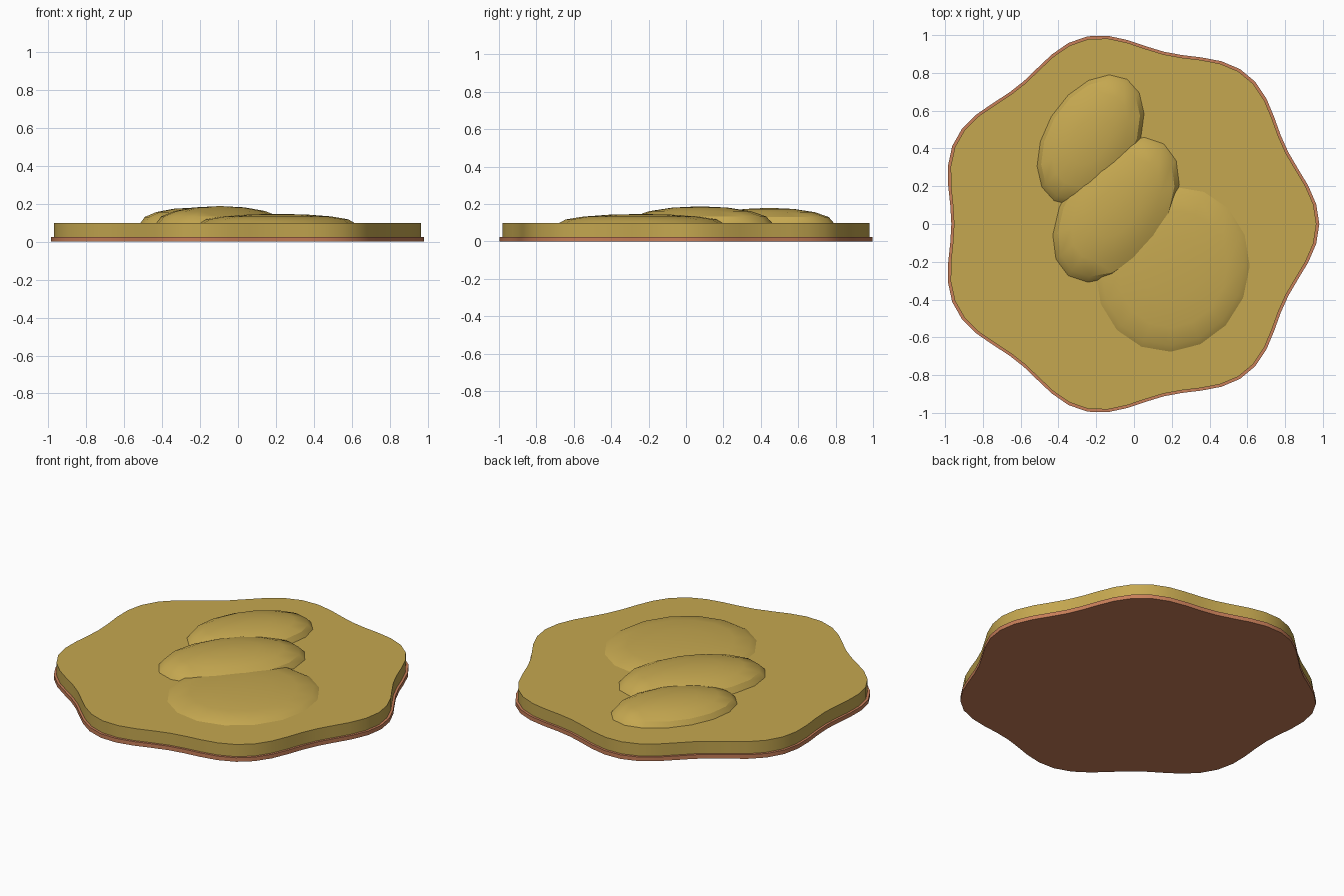
import bpy, bmesh
from math import sin, cos, tau, radians

cube = bpy.data.objects.get("Cube")
if cube:
    bpy.data.objects.remove(cube)


def material(name, rgb):
    m = bpy.data.materials.new(name)
    m.use_nodes = True
    m.diffuse_color = (*rgb, 1)
    m.node_tree.nodes["Principled BSDF"].inputs["Base Color"].default_value = (*rgb, 1)
    return m


mustard = material("mustard", (0.56, 0.39, 0.08))
terracotta = material("terracotta", (0.58, 0.21, 0.10))


def smooth(obj):
    bpy.ops.object.select_all(action='DESELECT')
    obj.select_set(True)
    bpy.context.view_layer.objects.active = obj
    bpy.ops.object.shade_smooth_by_angle(angle=radians(31))


def add_object(name, bm, mat):
    mesh = bpy.data.meshes.new(name)
    bmesh.ops.recalc_face_normals(bm, faces=bm.faces)
    bm.to_mesh(mesh)
    bm.free()
    mesh.materials.append(mat)
    obj = bpy.data.objects.new(name, mesh)
    bpy.context.collection.objects.link(obj)
    smooth(obj)
    return obj


def lobed_slab(name, scale, bottom, top, mat, sides=60, lobes=7):
    """Flat slab whose outline waves in and out."""
    bm = bmesh.new()
    ring = []
    for i in range(sides):
        a = tau * i / sides
        r = scale * (0.974 + 0.042 * cos(lobes * a))
        ring.append(bm.verts.new((r * cos(a) - 0.035, r * sin(a), bottom)))
    face = bm.faces.new(ring)
    out = bmesh.ops.extrude_face_region(bm, geom=[face], use_keep_orig=True)
    for v in out["geom"]:
        if isinstance(v, bmesh.types.BMVert):
            v.co.z = top
    return add_object(name, bm, mat)


def mound(name, x, y, length, width, height, turn):
    """Low-poly ellipsoid half sunk into the slab."""
    bm = bmesh.new()
    bmesh.ops.create_uvsphere(bm, u_segments=16, v_segments=8, radius=1)
    bmesh.ops.scale(bm, vec=(length, width, height), verts=bm.verts)
    obj = add_object(name, bm, mustard)
    obj.location = (x, y, 0.1)
    obj.rotation_euler.z = radians(turn)
    return obj


# Thin base rim and the thicker slab on it
lobed_slab("base_rim", 1.0, 0.0, 0.025, terracotta)
lobed_slab("top_slab", 0.985, 0.025, 0.1, mustard)

# Three overlapping mounds
mound("back_mound", -0.23, 0.445, 0.375, 0.242, 0.08, 59)
mound("middle_mound", -0.095, 0.075, 0.431, 0.272, 0.088, 54)
mound("front_mound", 0.205, -0.24, 0.442, 0.402, 0.047, 68)
